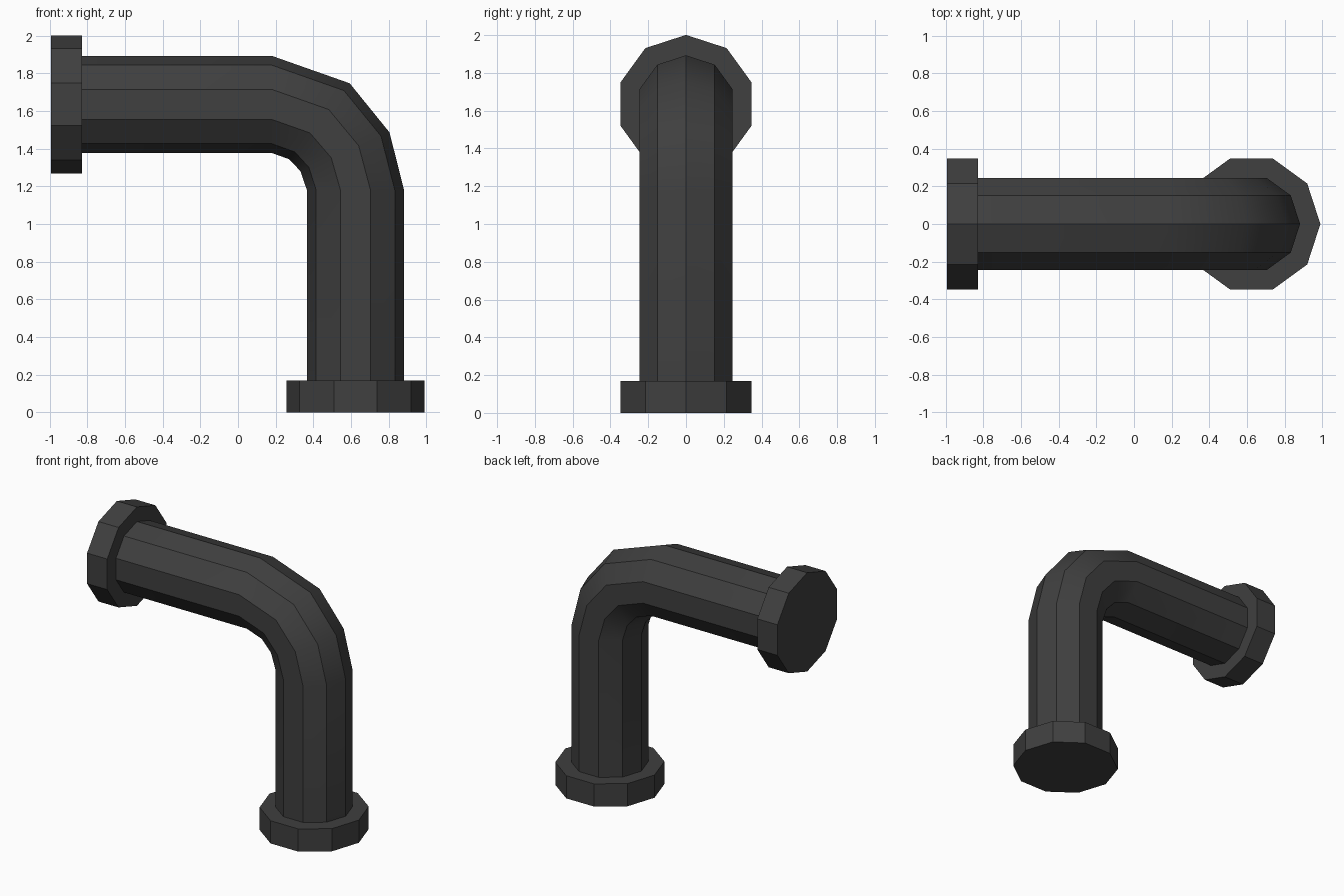
import bpy, bmesh, math
from mathutils import Vector

if "Cube" in bpy.data.objects:
    bpy.data.objects.remove(bpy.data.objects["Cube"])

SIDES = 10
CX, CZ = 0.624, 1.635          # axis of the upright run, axis of the level run

metal = bpy.data.materials.new("dark grey metal")
metal.diffuse_color = (0.05, 0.05, 0.05, 1)
metal.use_nodes = True
metal.node_tree.nodes["Principled BSDF"].inputs["Base Color"].default_value = metal.diffuse_color


def sweep(name, stations, radius):
    """Ten-sided tube through (x, z, angle); angle aims each ring's outer corner."""
    bm = bmesh.new()
    rings = []
    for x, z, deg in stations:
        out = Vector((math.cos(math.radians(deg)), 0, math.sin(math.radians(deg))))
        side = Vector((0, 1, 0))
        ring = []
        for i in range(SIDES):
            a = math.tau * i / SIDES
            ring.append(bm.verts.new(Vector((x, 0, z)) + radius * (math.cos(a) * out + math.sin(a) * side)))
        rings.append(ring)
    for r0, r1 in zip(rings, rings[1:]):
        for i in range(SIDES):
            j = (i + 1) % SIDES
            bm.faces.new((r0[i], r0[j], r1[j], r1[i]))
    bm.faces.new(rings[0])
    bm.faces.new(rings[-1])
    bmesh.ops.recalc_face_normals(bm, faces=bm.faces)
    mesh = bpy.data.meshes.new(name)
    bm.to_mesh(mesh)
    bm.free()
    mesh.materials.append(metal)
    obj = bpy.data.objects.new(name, mesh)
    bpy.context.collection.objects.link(obj)
    return obj


# Bent pipe: level run, three-step elbow, upright run
pipe = sweep("bent_pipe", [(-0.90, CZ, 90), (0.18, CZ, 90), (0.432, 1.546, 51.3),
                           (0.568, 1.384, 23.4), (CX, 1.18, 0), (CX, 0.08, 0)], 0.258)
bpy.context.view_layer.objects.active = pipe
pipe.select_set(True)
# Elbow bends blend smoothly, lengthwise edges stay sharp
bpy.ops.object.shade_smooth_by_angle(angle=math.radians(32))

# End flanges
sweep("wall_flange", [(-0.993, CZ, 90), (-0.828, CZ, 90)], 0.366)
sweep("base_flange", [(CX, 0, 0), (CX, 0.168, 0)], 0.366)
